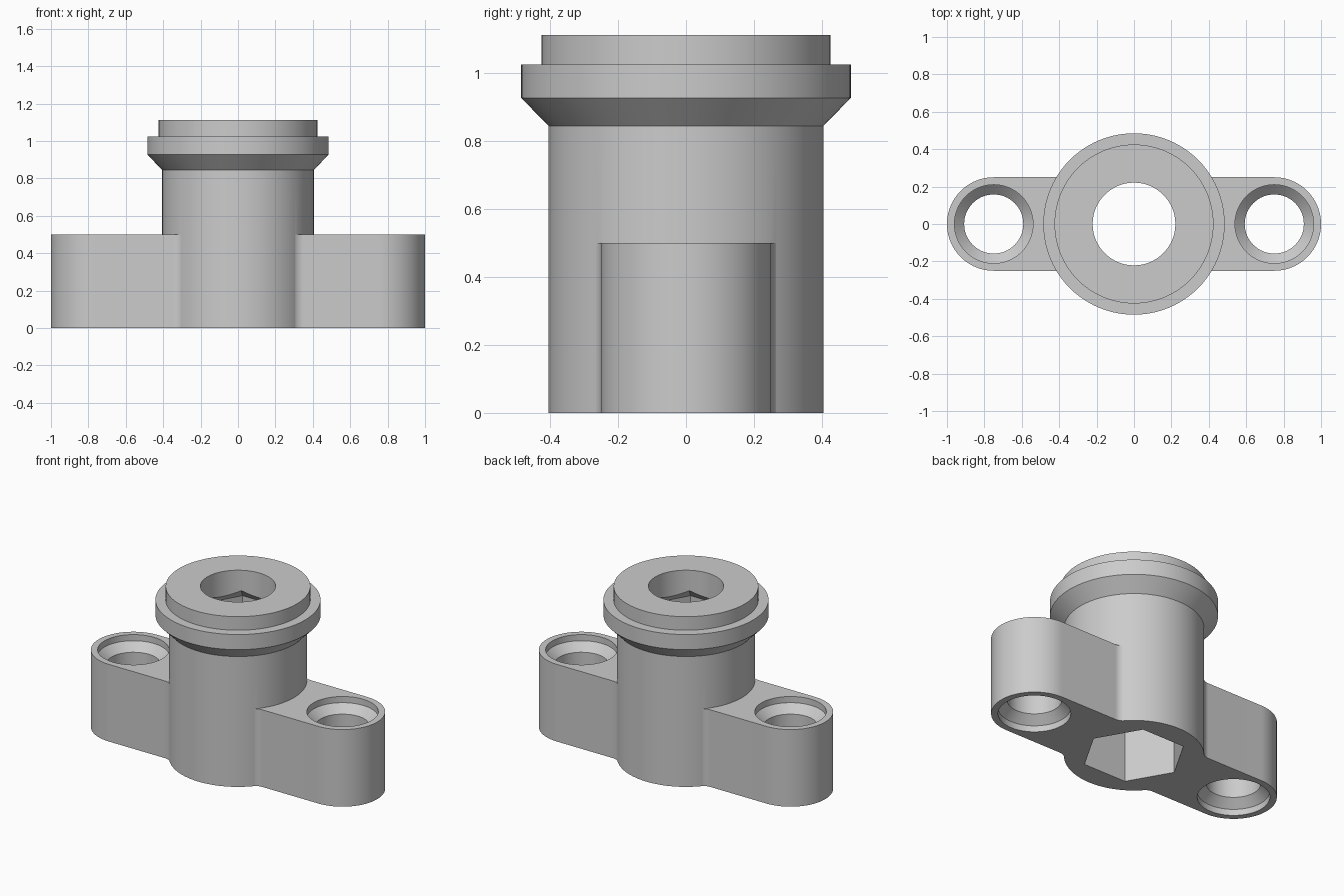
import bpy
import bmesh
from math import sin, cos, pi, atan2, sqrt

cube = bpy.data.objects.get("Cube")
if cube:
    bpy.data.objects.remove(cube, do_unlink=True)

GREY = (0.6, 0.6, 0.6, 1.0)
grey = bpy.data.materials.new("light_grey")
grey.use_nodes = True
grey.diffuse_color = GREY
grey.node_tree.nodes["Principled BSDF"].inputs["Base Color"].default_value = GREY


def add_object(name, bm):
    bmesh.ops.recalc_face_normals(bm, faces=bm.faces)
    mesh = bpy.data.meshes.new(name)
    bm.to_mesh(mesh)
    bm.free()
    mesh.materials.append(grey)
    obj = bpy.data.objects.new(name, mesh)
    bpy.context.collection.objects.link(obj)
    return obj


def lathe(name, profile, sides, x=0.0):
    """Closed solid from (radius, height) pairs turned about a vertical axis."""
    bm = bmesh.new()
    rings = [[bm.verts.new((x + r * cos(2 * pi * i / sides), r * sin(2 * pi * i / sides), z))
              for i in range(sides)] for r, z in profile]
    for low, high in zip(rings, rings[1:]):
        for i in range(sides):
            j = (i + 1) % sides
            bm.faces.new((low[i], low[j], high[j], high[i]))
    bm.faces.new(rings[0])
    bm.faces.new(rings[-1])
    return add_object(name, bm)


def prism(name, outline, height):
    bm = bmesh.new()
    base = bm.faces.new([bm.verts.new((x, y, 0)) for x, y in outline])
    top = bmesh.ops.extrude_face_region(bm, geom=[base])["geom"]
    verts = [v for v in top if isinstance(v, bmesh.types.BMVert)]
    bmesh.ops.translate(bm, verts=verts, vec=(0, 0, height))
    return add_object(name, bm)


def arc(cx, cy, r, start, end, steps):
    angles = [start + (end - start) * i / steps for i in range(steps + 1)]
    return [(cx + r * cos(a), cy + r * sin(a)) for a in angles]


def combine(target, tool, operation):
    mod = target.modifiers.new(operation.title(), 'BOOLEAN')
    mod.operation = operation
    mod.solver = 'EXACT'
    mod.object = tool
    bpy.context.view_layer.objects.active = target
    bpy.ops.object.modifier_apply(modifier=mod.name)
    bpy.data.objects.remove(tool, do_unlink=True)


BODY_R, WING_R, WING_X, WING_H, FILLET = 0.405, 0.25, 0.75, 0.5, 0.07

# Central column with bevelled collar and top rim
body = lathe("flanged_body", [(BODY_R, 0), (BODY_R, 0.845), (0.485, 0.927),
                              (0.485, 1.025), (0.425, 1.025), (0.425, 1.113)], 96)

# Mounting ears: round ends, blended into the column by concave fillets
fy = WING_R + FILLET
reach = BODY_R - 0.001 + FILLET
fx = sqrt(reach ** 2 - fy ** 2)
blend = arc(fx, fy, FILLET, -pi / 2, atan2(fy, fx) - pi, 10)
side = arc(WING_X, 0, WING_R, -pi / 2, pi / 2, 48) + blend
side = [(x, -y) for x, y in reversed(blend)] + side
ears = prism("mounting_ears", side + [(-x, -y) for x, y in side], WING_H)
combine(body, ears, 'UNION')

# Central bore, and hexagonal pocket below with a tapered roof
combine(body, lathe("bore", [(0.221, -0.1), (0.221, 1.3)], 96), 'DIFFERENCE')
combine(body, lathe("hex_pocket", [(0.303, -0.1), (0.303, 0.91), (0.173, 1.023)], 6), 'DIFFERENCE')

# Bolt holes, recessed and countersunk at both ends
half = [(0.21, -0.1), (0.21, 0.04), (0.158, 0.09)]
hole = half + [(r, WING_H - z) for r, z in reversed(half)]
for x in (-WING_X, WING_X):
    combine(body, lathe("bolt_hole", hole, 64, x), 'DIFFERENCE')

# Smooth round walls, crisp edges
bpy.ops.object.select_all(action='DESELECT')
body.select_set(True)
bpy.context.view_layer.objects.active = body
bpy.ops.object.shade_smooth_by_angle(angle=pi / 6)
